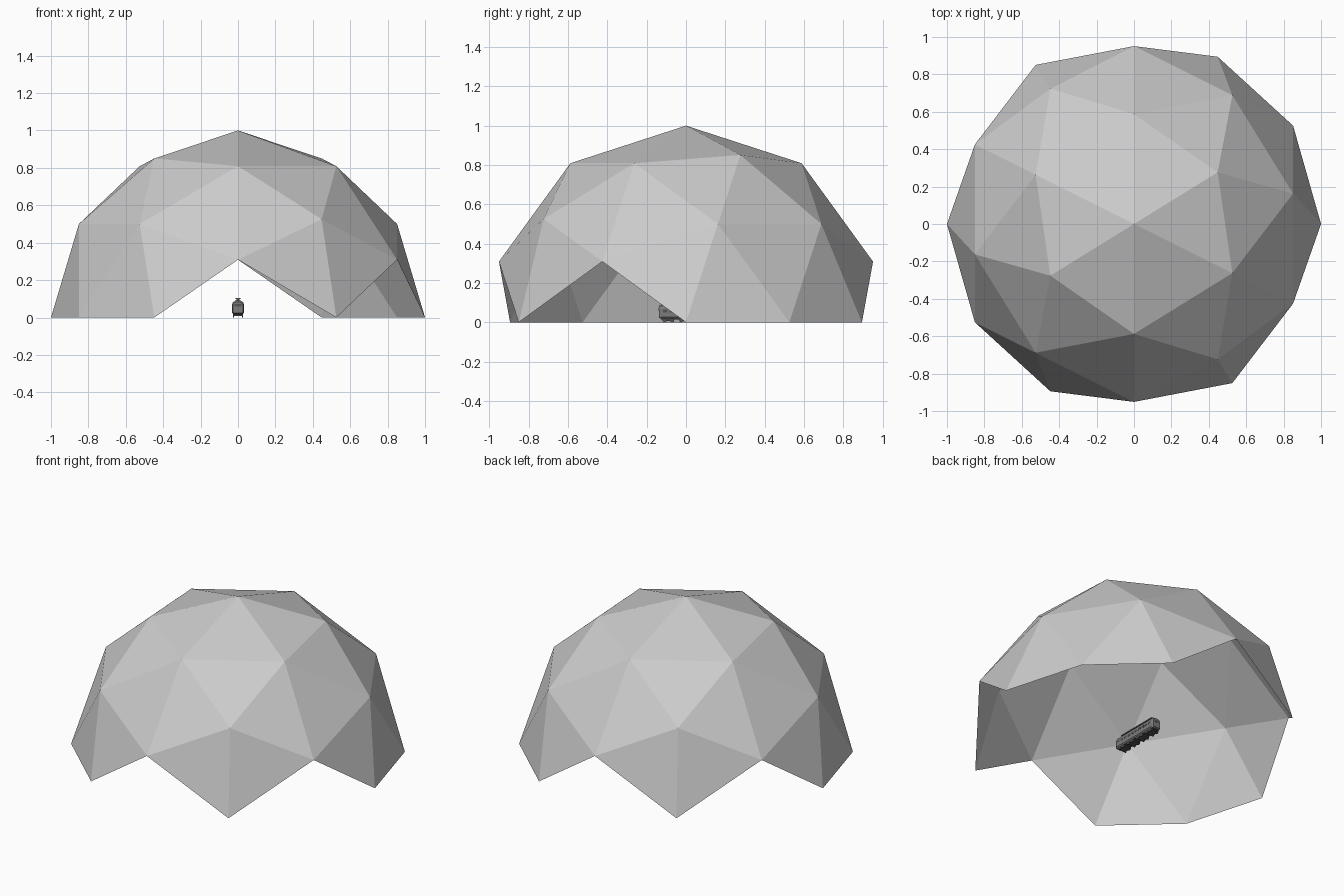
import bpy, bmesh, math
from mathutils import Vector, Matrix

if "Cube" in bpy.data.objects:
    bpy.data.objects.remove(bpy.data.objects["Cube"])


def material(name, v):
    m = bpy.data.materials.new(name)
    m.diffuse_color = (v, v, v, 1)
    m.use_nodes = True
    m.node_tree.nodes["Principled BSDF"].inputs["Base Color"].default_value = m.diffuse_color
    return m


GREY = material("light_grey", 0.6)
BODY = material("body_grey", 0.2)
DARK = material("dark_grey", 0.09)


def finish(name, bm, mat):
    bmesh.ops.recalc_face_normals(bm, faces=bm.faces)
    me = bpy.data.meshes.new(name)
    bm.to_mesh(me)
    bm.free()
    me.materials.append(mat)
    ob = bpy.data.objects.new(name, me)
    bpy.context.collection.objects.link(ob)
    return ob


def add_box(bm, centre, size):
    bmesh.ops.create_cube(bm, size=1, matrix=Matrix.Translation(centre)
                          @ Matrix.Diagonal((*size, 1)))


# Geodesic dome: icosahedron with an edge midpoint at the apex, split once
phi = (1 + math.sqrt(5)) / 2
corners = []
for a in (-1, 1):
    for b in (-phi, phi):
        corners += [Vector((0, a, b)), Vector((a, b, 0)), Vector((b, 0, a))]
points = [c.normalized() for c in corners]
for i, p in enumerate(corners):
    for q in corners[:i]:
        if (p - q).length < 2.1:
            points.append((p + q).normalized())
turn = Matrix.Rotation(-math.atan(phi), 3, 'Z')
bm = bmesh.new()
for p in points:
    bm.verts.new(turn @ p)
bmesh.ops.convex_hull(bm, input=bm.verts)
bmesh.ops.recalc_face_normals(bm, faces=bm.faces)
# Faces crossing the ground are left out, giving four triangular openings
low = [f for f in bm.faces if min(v.co.z for v in f.verts) < -0.01]
bmesh.ops.delete(bm, geom=low, context='FACES')
me = bpy.data.meshes.new("dome_shell")
bm.to_mesh(me)
bm.free()
me.materials.append(GREY)
dome = bpy.data.objects.new("dome_shell", me)
bpy.context.collection.objects.link(dome)

# Small rail car: rounded body section lofted along y with narrowed ends
Y0, Y1 = -0.138, 0.212
half = [(0.026, 0.018), (0.032, 0.026), (0.032, 0.068), (0.027, 0.082), (0.014, 0.091)]
section = half + [(-x, z) for x, z in reversed(half)]
bm = bmesh.new()
rings = []
for y, s in ((Y0, 0.82), (Y0 + 0.012, 1), (Y1 - 0.012, 1), (Y1, 0.82)):
    rings.append([bm.verts.new((x * s, y, 0.05 + (z - 0.05) * s)) for x, z in section])
n = len(section)
for r, t in zip(rings, rings[1:]):
    for i in range(n):
        bm.faces.new((r[i], r[(i + 1) % n], t[(i + 1) % n], t[i]))
bm.faces.new(rings[0])
bm.faces.new(rings[-1])
finish("car_body", bm, BODY)

# Roof fairing
bm = bmesh.new()
add_box(bm, (0, 0.037, 0.094), (0.018, 0.30, 0.010))
add_box(bm, (0, 0.037, 0.101), (0.028, 0.28, 0.006))
finish("roof_fairing", bm, BODY)

# Side and end windows
bm = bmesh.new()
for side in (-1, 1):
    for i in range(10):
        add_box(bm, (side * 0.032, -0.106 + i * 0.032, 0.058), (0.002, 0.022, 0.014))
for y in (Y0, Y1):
    add_box(bm, (0, y, 0.066), (0.036, 0.002, 0.014))
finish("windows", bm, DARK)

# Underframe, bogies and wheels
bm = bmesh.new()
add_box(bm, (0, 0.037, 0.018), (0.048, 0.33, 0.008))
for y in (-0.09, -0.005, 0.08, 0.165):
    add_box(bm, (0, y, 0.012), (0.054, 0.058, 0.010))
    for dy in (-0.019, 0.019):
        for side in (-1, 1):
            bmesh.ops.create_cone(
                bm, cap_ends=True, segments=12, radius1=0.010, radius2=0.010, depth=0.006,
                matrix=Matrix.Translation((side * 0.024, y + dy, 0.010))
                @ Matrix.Rotation(math.pi / 2, 4, 'Y'))
finish("underframe_and_wheels", bm, DARK)
